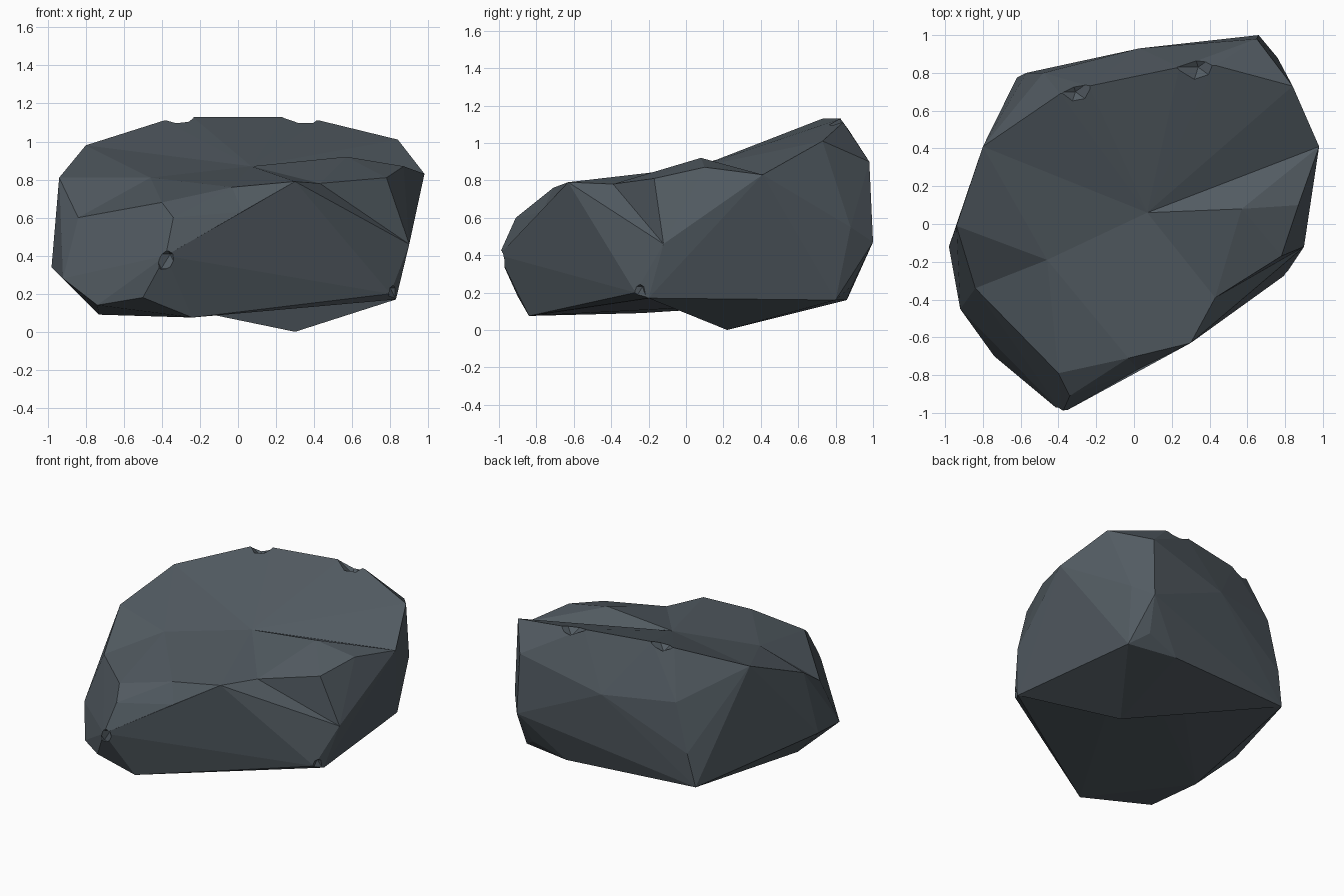
import bpy, bmesh
from mathutils import Vector
from mathutils.geometry import intersect_line_line_2d

if "Cube" in bpy.data.objects:
    bpy.data.objects.remove(bpy.data.objects["Cube"])

stone = bpy.data.materials.new("slate grey stone")
stone.diffuse_color = (0.085, 0.105, 0.122, 1)
stone.use_nodes = True
stone.node_tree.nodes["Principled BSDF"].inputs["Base Color"].default_value = stone.diffuse_color

# Corners of the boulder, grouped by zone
rim = [(-.94, -.01, .81), (-.80, .41, .98), (-.39, .69, 1.11), (-.24, .73, 1.13),
       (.24, .83, 1.13), (.43, .84, 1.11), (.84, .73, 1.01), (.98, .41, .83),
       (.57, .08, .92), (.87, .10, .87), (.78, -.17, .81), (.30, -.63, .79),
       (-.40, -.79, .68), (-.84, -.34, .60)]
hollows = [(.07, .06, .87), (.43, -.39, .78), (-.46, -.19, .81), (-.03, -.71, .76)]
flanks = [(.90, -.12, .46), (-.98, -.12, .34), (-.92, -.45, .28), (-.38, -1, .40),
          (-.34, -.91, .60), (.02, -.77, .63), (-.57, .80, .43), (-.48, .80, .78),
          (.03, .93, .75), (.48, .95, .60), (.66, 1, .47), (.65, .98, .90), (.76, .88, .55)]
keel_edge = [(.83, -.20, .17), (-.62, .775, .19), (.36, .86, .16), (.72, .80, .16)]
base = [(-.24, -.84, .075), (-.73, -.24, .09), (-.74, -.70, .14), (-.50, -.90, .18),
        (.61, .89, .24), (.80, -.27, .20)]

# Facet layout: hull of the corners pushed onto a sphere, then put back in place
centre = Vector((0, 0, .5))
bm = bmesh.new()
true_place, soft = {}, set()
for co in rim + hollows + flanks + keel_edge + base:
    d = Vector(co) - centre
    v = bm.verts.new(Vector((d.x, d.y, d.z * 1.6)).normalized())
    true_place[v] = Vector(co)
    if co in hollows:
        soft.add(v)
bmesh.ops.convex_hull(bm, input=bm.verts[:])
for v, co in true_place.items():
    v.co = co
bm.normal_update()


def faces_out(faces):
    for f in faces:
        f.normal_update()
    return all(f.normal.dot((f.calc_center_median() - centre).normalized()) > .08 for f in faces)


# Turn inward creases outward, except at the hollows
for _ in range(12):
    changed = False
    for e in bm.edges[:]:
        if not e.is_valid or e.is_convex or len(e.link_faces) != 2 or soft & set(e.verts):
            continue
        new = bmesh.utils.edge_rotate(e, True)
        if new is None:
            continue
        if faces_out(new.link_faces) and new.is_convex:
            changed = True
        else:
            back = bmesh.utils.edge_rotate(new, False)
            if back:
                faces_out(back.link_faces)
    if not changed:
        break

# Crease across the top: turn the edges lying over the line from hollow to rim
a, b = Vector(hollows[0]).xy, Vector(rim[7]).xy
a, b = a.lerp(b, .01), a.lerp(b, .99)
for _ in range(6):
    for e in bm.edges[:]:
        if e.is_valid and min(v.co.z for v in e.verts) > .75:
            p, q = (v.co.xy for v in e.verts)
            if intersect_line_line_2d(a, b, p, q):
                new = bmesh.utils.edge_rotate(e, True)
                if new and not faces_out(new.link_faces):
                    back = bmesh.utils.edge_rotate(new, False)
                    if back:
                        faces_out(back.link_faces)
bmesh.ops.recalc_face_normals(bm, faces=bm.faces[:])


def make_object(name, bm):
    mesh = bpy.data.meshes.new(name)
    bm.to_mesh(mesh)
    bm.free()
    mesh.materials.append(stone)
    ob = bpy.data.objects.new(name, mesh)
    bpy.context.collection.objects.link(ob)
    return ob


boulder = make_object("boulder", bm)


# Small chips knocked out of the edges
def chip(place, radius):
    bpy.ops.mesh.primitive_ico_sphere_add(subdivisions=1, radius=radius, location=place)
    cutter = bpy.context.object
    cutter.name = "chip_cutter"
    cutter.hide_render = True
    cutter.data.materials.append(stone)
    bpy.context.view_layer.objects.active = boulder
    m = boulder.modifiers.new("chip", 'BOOLEAN')
    m.operation, m.object, m.solver = 'DIFFERENCE', cutter, 'EXACT'
    bpy.ops.object.modifier_apply(modifier=m.name)
    bpy.data.objects.remove(cutter)


for place, radius in [((-.31, .70, 1.17), .105), ((.34, .83, 1.18), .125),
                      ((-.38, -1.03, .37), .085), ((.85, -.27, .20), .07)]:
    chip(place, radius)

# Keel under the back half, open where it meets the boulder
bm = bmesh.new()
for co in keel_edge + [(.30, .22, 0)]:
    bm.verts.new(co)
bmesh.ops.convex_hull(bm, input=bm.verts[:])
bm.normal_update()
bmesh.ops.delete(bm, geom=[f for f in bm.faces if f.normal.z > .3], context='FACES')
keel = make_object("underside_keel", bm)

for ob in (boulder, keel):
    for p in ob.data.polygons:
        p.use_smooth = False
